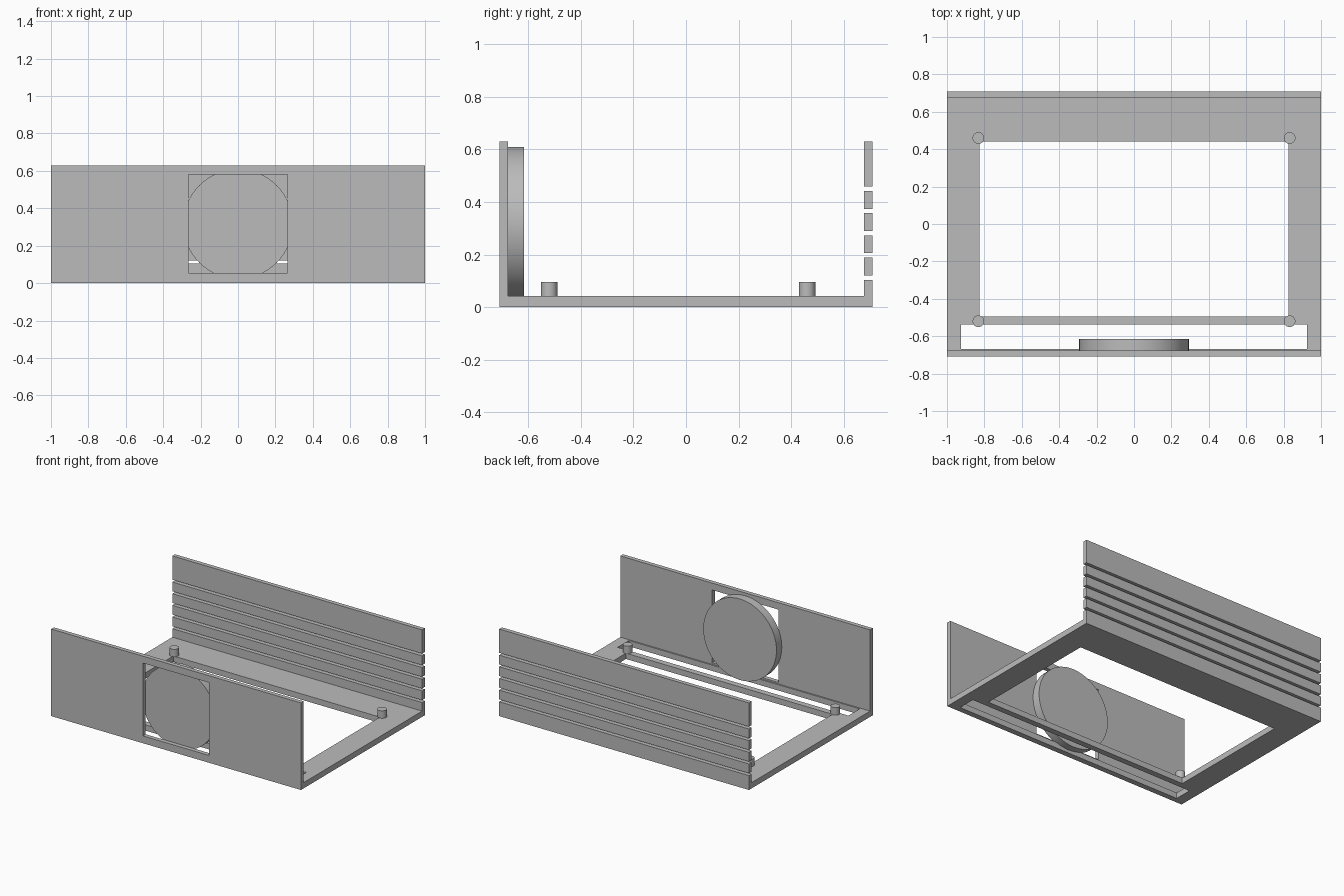
import bpy
from mathutils import Vector

cube = bpy.data.objects.get("Cube")
if cube:
    bpy.data.objects.remove(cube, do_unlink=True)

grey = bpy.data.materials.new("plain_grey")
grey.use_nodes = True
colour = (0.5, 0.5, 0.5, 1)
grey.diffuse_color = colour
grey.node_tree.nodes["Principled BSDF"].inputs["Base Color"].default_value = colour

# Overall sizes
HALF_X, HALF_Y, HEIGHT = 1.0, 0.708, 0.63
WALL, FLOOR = 0.031, 0.042
INNER_Y = HALF_Y - WALL


def box(name, low, high):
    low, high = Vector(low), Vector(high)
    bpy.ops.mesh.primitive_cube_add(size=1, location=(low + high) / 2)
    obj = bpy.context.object
    obj.name = name
    obj.scale = high - low
    bpy.ops.object.transform_apply(location=False, rotation=False, scale=True)
    obj.data.materials.append(grey)
    return obj


def cylinder(name, radius, depth, centre, tilt=0):
    bpy.ops.mesh.primitive_cylinder_add(vertices=64, radius=radius, depth=depth,
                                        location=centre, rotation=(tilt, 0, 0))
    obj = bpy.context.object
    obj.name = name
    obj.data.materials.append(grey)
    bpy.ops.object.shade_smooth_by_angle()
    return obj


def cut(target, low, high):
    cutter = box("cutter", low, high)
    cutter.hide_render = True
    mod = target.modifiers.new("opening", "BOOLEAN")
    mod.operation = "DIFFERENCE"
    mod.solver = "EXACT"
    mod.object = cutter
    bpy.context.view_layer.objects.active = target
    bpy.ops.object.modifier_apply(modifier=mod.name)
    bpy.data.objects.remove(cutter, do_unlink=True)


# Base frame with a large opening and a narrow slot near the front
base = box("base_frame", (-HALF_X, -INNER_Y, 0), (HALF_X, HALF_Y, FLOOR))
cut(base, (-0.827, -0.495, -1), (0.827, 0.442, 1))
cut(base, (-0.924, -0.667, -1), (0.924, -0.538, 1))

# Front wall with a square window
front = box("front_wall", (-HALF_X, -HALF_Y, 0), (HALF_X, -INNER_Y, HEIGHT))
cut(front, (-0.265, -1, 0.053), (0.265, 0, 0.58))

# Round disc behind the window
cylinder("round_disc", 0.293, 0.061, (0, -INNER_Y + 0.0305, 0.316), tilt=1.5707963)

# Back wall made of slats, separated by full-width gaps
PITCH, GAP, SLOTS = 0.0843, 0.017, 5
bottom = FLOOR
for i in range(SLOTS + 1):
    top = 0.104 + i * PITCH if i < SLOTS else HEIGHT
    box(f"back_slat_{i + 1}", (-HALF_X, INNER_Y, bottom), (HALF_X, HALF_Y, top))
    bottom = top + GAP

# Mounting posts at the corners of the opening
for side, x in (("left", 0.832), ("right", -0.832)):
    for end, y in (("front", -0.52), ("back", 0.46)):
        cylinder(f"{end}_{side}_post", 0.031, 0.054, (x, y, FLOOR + 0.027))
